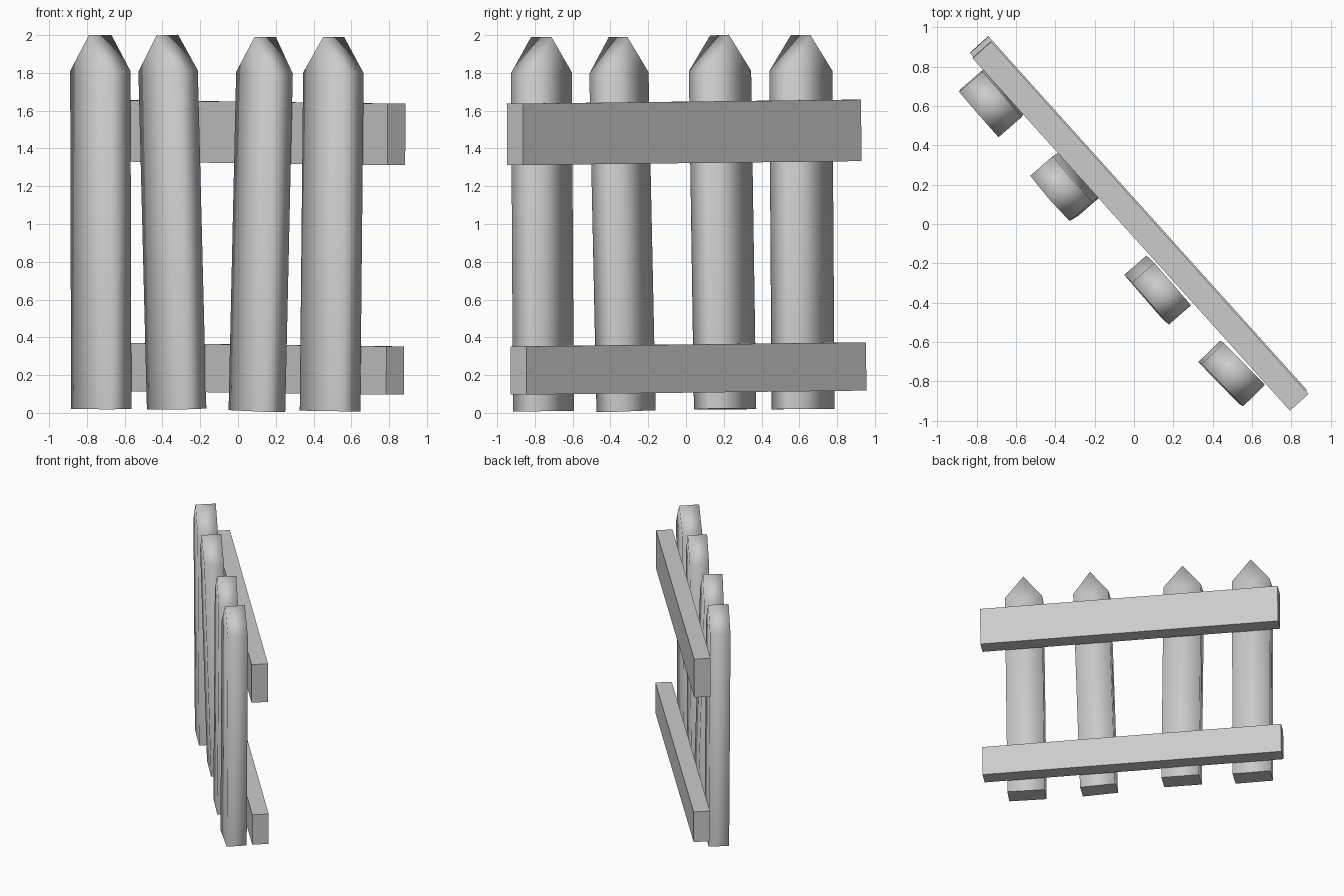
import bpy, bmesh
from math import radians, cos, sin
from mathutils import Vector, Matrix

if "Cube" in bpy.data.objects:
    bpy.data.objects.remove(bpy.data.objects["Cube"])


def make_object(name, bm):
    bmesh.ops.recalc_face_normals(bm, faces=bm.faces)
    mesh = bpy.data.meshes.new(name)
    bm.to_mesh(mesh)
    bm.free()
    ob = bpy.data.objects.new(name, mesh)
    bpy.context.collection.objects.link(ob)
    return ob


def picket(name, foot, shoulder, yaw, w, t, tip):
    """Pointed board leaning from its foot centre to its shoulder centre."""
    foot, shoulder = Vector(foot), Vector(shoulder)
    up = (shoulder - foot).normalized()
    side = Vector((cos(yaw), sin(yaw), 0))
    side = (side - up * side.dot(up)).normalized()
    back = up.cross(side)
    h = (shoulder - foot).length
    profile = [(-w / 2, 0), (w / 2, 0), (w / 2, h), (0, h + tip), (-w / 2, h)]
    bm = bmesh.new()
    front, rear = [[bm.verts.new(foot + side * x + up * z + back * d) for x, z in profile]
                   for d in (-t / 2, t / 2)]
    n = len(profile)
    # front and back faces: body quad plus gable triangle
    for ring in (front, rear):
        bm.faces.new((ring[0], ring[1], ring[2], ring[4]))
        bm.faces.new((ring[2], ring[3], ring[4]))
    for i in range(n):
        j = (i + 1) % n
        f = bm.faces.new((front[i], front[j], rear[j], rear[i]))
        f.smooth = True
        if i == 0:
            for e in f.edges:
                e.smooth = False
    for f in bm.faces:
        f.smooth = True
    make_object(name, bm)


def rail(name, centre, size, yaw, pitch):
    """Flat-shaded crossbar."""
    bm = bmesh.new()
    mat = (Matrix.Translation(centre) @ Matrix.Rotation(yaw, 4, 'Z')
           @ Matrix.Rotation(pitch, 4, 'Y') @ Matrix.Diagonal((*size, 1)))
    bmesh.ops.create_cube(bm, size=1, matrix=mat)
    make_object(name, bm)


# Upright pickets, left to right
boards = [
    ((-0.724, 0.620, 0.02), (-0.729, 0.608, 1.81), -49, 0.305, 0.158, 0.19),
    ((-0.325, 0.207, 0.02), (-0.370, 0.180, 1.81), -49, 0.305, 0.152, 0.19),
    ((0.100, -0.317, 0.01), (0.140, -0.355, 1.80), -49, 0.285, 0.150, 0.19),
    ((0.487, -0.755, 0.01), (0.505, -0.765, 1.80), -45.6, 0.300, 0.155, 0.19),
]
for i, (foot, shoulder, yaw, w, t, tip) in enumerate(boards, 1):
    picket(f"picket_{i}", foot, shoulder, radians(yaw), w, t, tip)

# Two crossbars behind the pickets
rail("upper_rail", (0.0325, -0.01, 1.485), (2.41, 0.127, 0.325), radians(-48), radians(0.5))
rail("lower_rail", (0.0225, 0.0125, 0.235), (2.42, 0.127, 0.255), radians(-48), radians(0.5))
